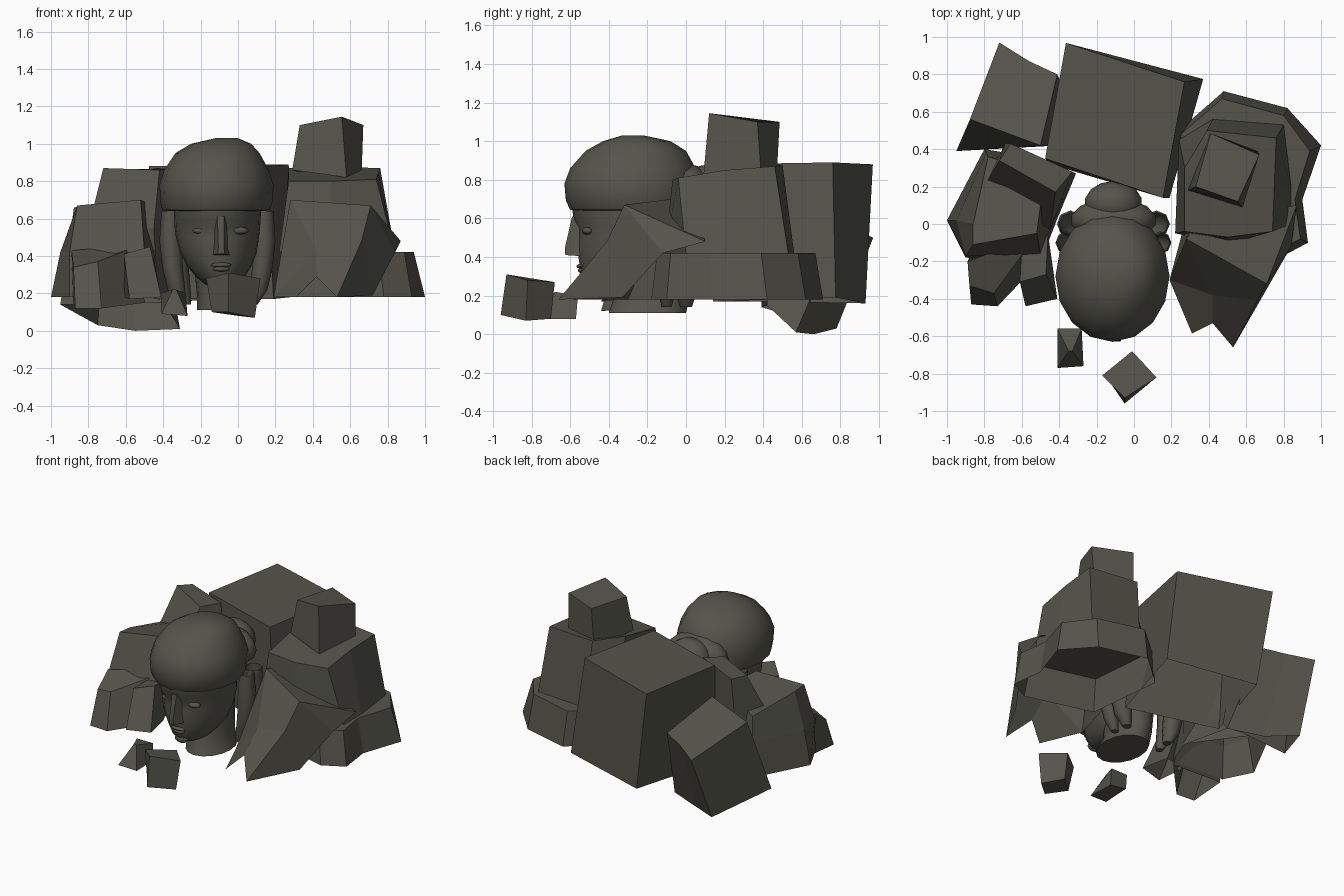
import bpy, bmesh, math

stone = bpy.data.materials.new("dark_stone")
stone.diffuse_color = (0.09, 0.088, 0.07, 1)


def finish(bm, name, smooth=None):
    me = bpy.data.meshes.new(name)
    bm.to_mesh(me)
    bm.free()
    me.materials.append(stone)
    ob = bpy.data.objects.new(name, me)
    bpy.context.collection.objects.link(ob)
    if smooth:
        bpy.context.view_layer.objects.active = ob
        ob.select_set(True)
        bpy.ops.object.shade_smooth_by_angle(angle=math.radians(smooth))
        ob.select_set(False)
    return ob


def loft(name, rings, bottom=False, top=True, smooth=None):
    """Skin rings listed bottom to top; the ends may stay open."""
    r0 = rings[0]
    n = len(r0)
    area = sum(r0[i][0] * r0[(i + 1) % n][1] - r0[(i + 1) % n][0] * r0[i][1] for i in range(n))
    if area < 0:
        rings = [list(reversed(r)) for r in rings]
    bm = bmesh.new()
    vs = [[bm.verts.new(p) for p in r] for r in rings]
    for a, b in zip(vs, vs[1:]):
        for i in range(n):
            j = (i + 1) % n
            bm.faces.new((a[i], a[j], b[j], b[i]))
    if top:
        bm.faces.new(vs[-1])
    if bottom:
        bm.faces.new(list(reversed(vs[0])))
    return finish(bm, name, smooth)


def flat(z, pts):
    return [(x, y, z) for x, y in pts]


def oval(z, cx, front, back, hw, n=24):
    cy, ry = (front + back) / 2, (back - front) / 2
    return [(cx + hw * math.cos(2 * math.pi * i / n),
             cy + ry * math.sin(2 * math.pi * i / n), z) for i in range(n)]


def ball(name, loc, size, u=14, v=8):
    bm = bmesh.new()
    bmesh.ops.create_uvsphere(bm, u_segments=u, v_segments=v, radius=1)
    bmesh.ops.scale(bm, vec=size, verts=bm.verts)
    bmesh.ops.translate(bm, vec=loc, verts=bm.verts)
    return finish(bm, name, 50)


# large rock behind the head
loft("back_rock", [
    [(-.26, .93, .16), (.37, .775, .19), (.19, .14, .17), (-.45, .32, .17)],
    [(-.364, .968, .88), (.27, .76, .89), (.155, .14, .88), (-.475, .35, .88)]])

# tilted rock at back left
loft("back_left_rock", [
    [(-.75, .78, .03), (-.55, .66, 0), (-.31, .57, .01), (-.4, .42, .15), (-.95, .39, .14)],
    [(-.72, .97, .5), (-.56, .87, .53), (-.41, .8, .55), (-.5, .42, .69), (-.877, .56, .66)]])

# tall leaning rock left of the head
loft("left_tall_rock", [
    [(-.8, .2, .3), (-.69, .43, .3), (-.31, .27, .2), (-.43, -.02, .2)],
    [(-.8, .2, .55), (-.69, .43, .55), (-.31, .27, .55), (-.45, -.03, .55)],
    [(-.72, .34, .87), (-.66, .43, .86), (-.33, .28, .87), (-.42, .17, .86)]])

# wide left rock with flared foot
loft("left_rock", [
    flat(.18, [(-1, .02), (-.8, .4), (-.5, .35), (-.42, 0), (-.5, -.2), (-.9, -.18)]),
    flat(.42, [(-.95, .02), (-.79, .38), (-.5, .33), (-.44, 0), (-.5, -.16), (-.9, -.17)]),
    [(-.86, 0, .66), (-.78, .36, .6), (-.6, .3, .66), (-.5, .1, .69), (-.52, -.05, .70), (-.86, -.11, .67)]])

# smaller left front rocks
loft("left_front_rock", [
    [(-.87, -.43, .12), (-.73, -.44, .12), (-.5, -.2, .15), (-.88, -.18, .15)],
    [(-.88, -.33, .34), (-.75, -.37, .37), (-.52, -.06, .46), (-.89, -.2, .43)]])
loft("left_small_rock", [
    [(-.58, -.44, .17), (-.41, -.4, .18), (-.45, -.2, .18), (-.61, -.24, .18)],
    [(-.61, -.31, .41), (-.47, -.27, .45), (-.46, -.05, .43), (-.6, -.1, .42)]])

# right rock: wide foot, tall body and cap
foot = [(.48, .71), (.82, .62), (1, .42), (.9, .13), (.93, -.1), (.78, -.18), (.3, -.05), (.24, .5)]
foot_top = [(.47, .67), (.8, .58), (.94, .39), (.86, .13), (.89, -.08), (.75, -.15), (.3, -.03), (.25, .48)]
loft("right_rock_foot", [flat(.18, foot), flat(.42, foot_top)])
loft("right_rock_body", [
    flat(.42, [(.42, .56), (.8, .53), (.84, .2), (.84, 0), (.5, -.11), (.22, -.05), (.24, .45)]),
    [(.39, .5, .88), (.76, .46, .87), (.75, .2, .85), (.74, -.04, .81),
     (.5, -.07, .8), (.27, -.04, .8), (.27, .3, .87)]], top=True)
loft("right_rock_cap", [
    [(.58, .09, .82), (.66, .39, .82), (.4, .47, .82), (.29, .18, .86)],
    [(.555, .12, 1.145), (.67, .37, 1.1), (.41, .485, 1.1), (.33, .2, 1.1)]])

# sloping slab at front right with two pointed teeth
bm = bmesh.new()
pts = dict(left=(.28, -.08, .7), ridge=(.71, -.32, .67), brow=(.66, -.41, .48), mid=(.42, -.38, .43),
           heel=(.19, -.3, .18), tooth_a=(.31, -.585, .18), notch=(.42, -.53, .29), tooth_b=(.53, -.66, .18),
           side=(.87, .1, .48), low=(.84, -.12, .42), base=(.72, -.33, .19), back=(.35, .04, .69),
           inner=(.27, 0, .18))
v = {k: bm.verts.new(p) for k, p in pts.items()}
for f in ("left heel mid", "left mid brow ridge", "heel tooth_a notch mid", "mid notch tooth_b brow",
          "ridge brow base low", "ridge low side", "left ridge side back", "brow tooth_b base",
          "left back inner heel"):
    bm.faces.new([v[k] for k in f.split()])
finish(bm, "right_front_slab")

# two loose stones in front
loft("front_stone", [
    [(-.14, -.83, .1), (0, -.7, .08), (.09, -.83, .07), (-.05, -.96, .1)],
    [(-.17, -.81, .28), (-.01, -.68, .27), (.12, -.82, .28), (-.05, -.93, .31)]], True)
loft("front_pebble", [
    [(-.41, -.77, .09), (-.27, -.76, .08), (-.28, -.57, .08), (-.41, -.57, .1)],
    [(-.35, -.68, .22), (-.33, -.68, .22), (-.28, -.56, .2), (-.41, -.56, .2)]], True)

# head: face and jaw
loft("face", [oval(*r) for r in [
    (.235, -.09, -.47, -.28, .05), (.25, -.09, -.51, -.2, .09), (.29, -.095, -.54, -.12, .13),
    (.35, -.1, -.55, -.06, .175), (.42, -.105, -.56, -.03, .205), (.5, -.11, -.56, 0, .222),
    (.55, -.11, -.56, 0, .228), (.59, -.11, -.583, 0, .23), (.66, -.11, -.59, 0, .235)]], True, False, 50)

# head: hair cap tapering into a bun at the back
loft("hair", [oval(*r, 16) for r in [
    (.64, -.11, -.575, .05, .25), (.645, -.12, -.6, .06, .285), (.69, -.115, -.622, .07, .3),
    (.78, -.115, -.63, .07, .305), (.86, -.115, -.60, .05, .28), (.95, -.11, -.52, .0, .225),
    (1.0, -.09, -.43, -.08, .16), (1.03, -.06, -.33, -.22, .06)]], True, True, 50)
ball("hair_back", (-.11, .02, .74), (.23, .12, .14))
ball("hair_bun", (-.11, .11, .74), (.155, .12, .14))

# neck
loft("neck", [oval(*r, 16) for r in [
    (.11, -.07, -.4, .0, .15), (.2, -.09, -.37, .02, .13), (.4, -.1, -.34, .02, .14)]], True, False, 50)

# nose, lips, chin
loft("nose", [
    [(-.135, -.55, .405), (-.045, -.55, .405), (-.07, -.625, .41), (-.11, -.625, .41)],
    [(-.13, -.55, .44), (-.055, -.55, .44), (-.075, -.628, .445), (-.105, -.628, .445)],
    [(-.125, -.55, .61), (-.06, -.55, .61), (-.075, -.59, .61), (-.11, -.59, .61)]], True, True, 50)
ball("upper_lip", (-.09, -.545, .352), (.055, .022, .013), 12, 8)
ball("lower_lip", (-.09, -.54, .33), (.045, .02, .013), 12, 8)
ball("chin", (-.09, -.51, .268), (.05, .03, .03), 12, 8)

for s, side in ((-1, "left"), (1, "right")):
    ball("eyelid_" + side, (-.093 + s * .1, -.51, .535), (.05, .03, .02), 12, 8)
    # hanging locks of hair beside the neck
    for k, (dx, y, r) in enumerate([(.24, -.1, .05), (.22, 0, .06)]):
        loft(f"lock_{side}_{k}", [oval(z, -.11 + s * (dx + o), y - r * w, y + r * w, r * w, 8) for z, o, w in [
            (.14, -.05, .5), (.22, -.02, .95), (.34, 0, 1.1), (.48, .01, 1.2), (.64, .01, 1)]], True, False, 50)
